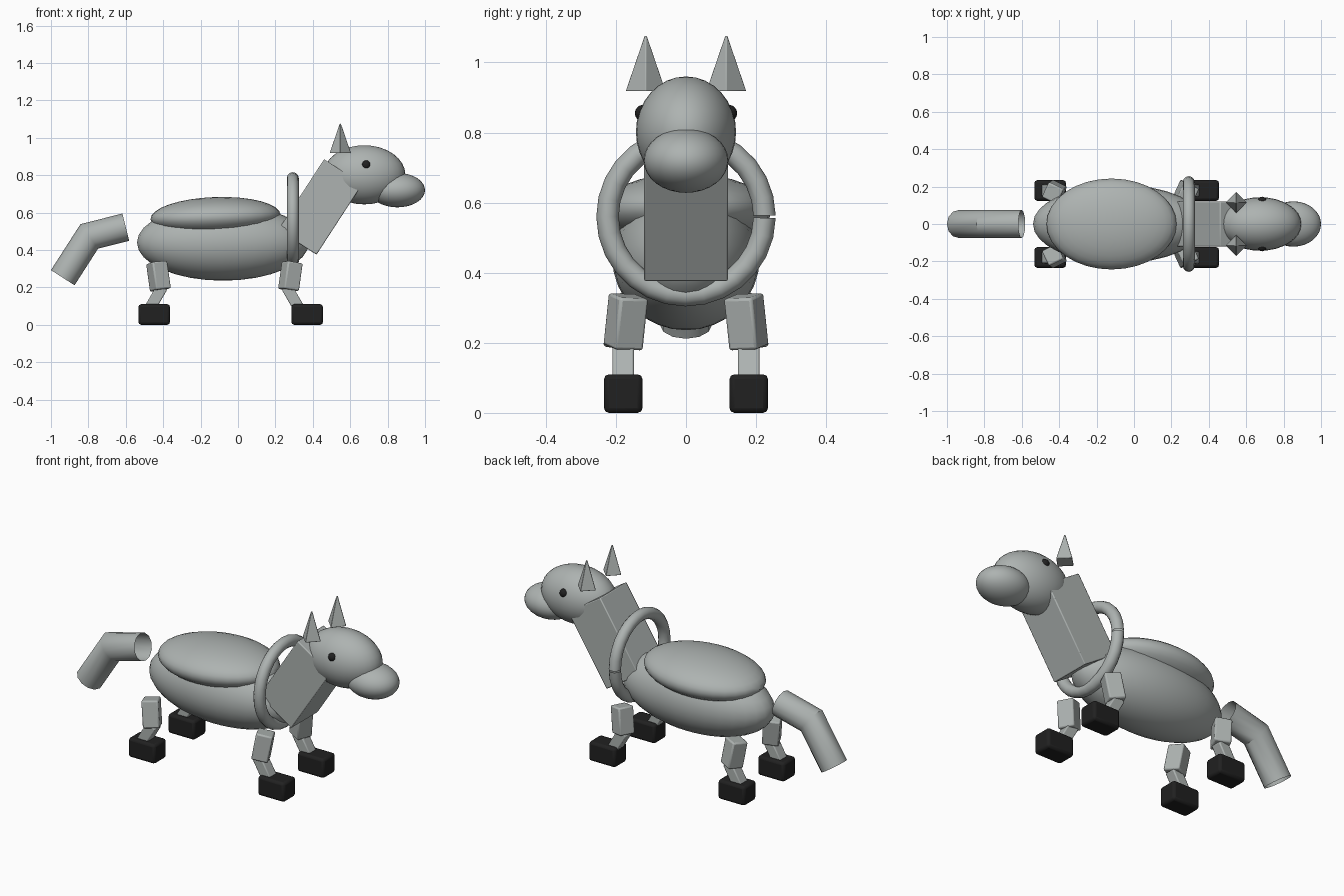
import bpy, bmesh, math
from mathutils import Vector, Matrix

if "Cube" in bpy.data.objects:
    bpy.data.objects.remove(bpy.data.objects["Cube"])

rad = math.radians


def material(name, rgb):
    m = bpy.data.materials.new(name)
    m.diffuse_color = (*rgb, 1)
    m.use_nodes = True
    m.node_tree.nodes["Principled BSDF"].inputs["Base Color"].default_value = m.diffuse_color
    return m


GREY = material("soft_grey", (0.42, 0.45, 0.44))
BLACK = material("hoof_black", (0.015, 0.015, 0.015))


def make(name, bm, mat, loc=(0, 0, 0), rot=(0, 0, 0), bevel=0, angle=35):
    bmesh.ops.recalc_face_normals(bm, faces=bm.faces)
    me = bpy.data.meshes.new(name)
    bm.to_mesh(me)
    bm.free()
    me.materials.append(mat)
    ob = bpy.data.objects.new(name, me)
    bpy.context.collection.objects.link(ob)
    ob.location = loc
    ob.rotation_mode = 'ZYX'      # turn about z first, then tilt
    ob.rotation_euler = [rad(a) for a in rot]
    if bevel:
        mod = ob.modifiers.new("soft_edges", 'BEVEL')
        mod.width = bevel
        mod.segments = 2
    bpy.ops.object.select_all(action='DESELECT')
    ob.select_set(True)
    bpy.context.view_layer.objects.active = ob
    bpy.ops.object.shade_smooth_by_angle(angle=rad(angle))
    return ob


def ellipsoid(name, loc, radii, mat=GREY, rot=(0, 0, 0), u=32, v=16):
    bm = bmesh.new()
    bmesh.ops.create_uvsphere(bm, u_segments=u, v_segments=v, radius=1,
                              matrix=Matrix.Diagonal((*radii, 1)))
    return make(name, bm, mat, loc, rot)


def box(name, loc, size, mat=GREY, rot=(0, 0, 0), bevel=0.008):
    bm = bmesh.new()
    bmesh.ops.create_cube(bm, size=1, matrix=Matrix.Diagonal((*size, 1)))
    return make(name, bm, mat, loc, rot, bevel)


def tube(name, path, normals, side, r, n=12):
    """Open tube: one ring per path point, spanned by its normal and side."""
    bm = bmesh.new()
    rings = []
    for p, nrm in zip(path, normals):
        rings.append([bm.verts.new(p + nrm * (r * math.cos(math.tau * i / n))
                                   + side * (r * math.sin(math.tau * i / n)))
                      for i in range(n)])
    for a, b in zip(rings, rings[1:]):
        for i in range(n):
            j = (i + 1) % n
            bm.faces.new((a[i], a[j], b[j], b[i]))
    return make(name, bm, GREY)


# Torso and head
ellipsoid("body", (-0.08, 0, 0.44), (0.46, 0.21, 0.204))
ellipsoid("back_pad", (-0.12, 0, 0.577), (0.348, 0.243, 0.106), rot=(0, -2, 0))
box("neck", (0.44, 0, 0.63), (0.244, 0.24, 0.45), rot=(0, 33, 0), bevel=0.005)
ellipsoid("head", (0.675, 0, 0.802), (0.22, 0.143, 0.158))
ellipsoid("snout", (0.852, 0, 0.72), (0.148, 0.121, 0.092))

# Collar: hoop with a hairline gap at one side
N = 28
angles = [0.015 + (math.tau - 0.03) * i / N for i in range(N + 1)]
spokes = [Vector((0, math.cos(a), math.sin(a))) for a in angles]
hub = Vector((0.293, 0, 0.56))
tube("collar", [hub + s * 0.224 for s in spokes], spokes, Vector((1, 0, 0)), 0.032)

# Tail: hollow tube with one mitred bend
tail = [Vector(p) for p in ((-0.60, 0, 0.522), (-0.795, 0, 0.473), (-0.937, 0, 0.252))]
d1, d2 = (tail[1] - tail[0]).normalized(), (tail[2] - tail[1]).normalized()
side = Vector((0, 1, 0))
mitre = (d1 + d2).normalized()
tail_normals = [d1.cross(side), mitre.cross(side) / mitre.dot(d1), d2.cross(side)]
tube("tail", tail, tail_normals, side, 0.075)

for s, label in ((-1, "right"), (1, "left")):
    # Ear: four-sided spike with a corner facing forward
    bm = bmesh.new()
    bmesh.ops.create_cone(bm, cap_ends=True, segments=4, radius1=0.058,
                          radius2=0.004, depth=0.158)
    make(f"{label}_ear", bm, GREY, (0.547, s * 0.115, 0.997), bevel=0.006)
    ellipsoid(f"{label}_eye", (0.685, s * 0.123, 0.855), (0.024, 0.023, 0.024),
              BLACK, u=16, v=8)

    # Legs: front pair bends the opposite way to the rear pair
    for end, d, ux, lx, hx in (("rear", -1, -0.425, -0.438, -0.448),
                               ("front", 1, 0.28, 0.293, 0.37)):
        box(f"{end}_{label}_upper_leg", (ux, s * 0.172, 0.26),
            (0.089, 0.089, 0.15), rot=(s * 6, d * 8, -s * 25))
        box(f"{end}_{label}_lower_leg", (lx, s * 0.179, 0.145),
            (0.06, 0.062, 0.13), rot=(0, -d * 30, 0), bevel=0.006)
        box(f"{end}_{label}_hoof", (hx, s * 0.179, 0.055),
            (0.168, 0.11, 0.11), BLACK, bevel=0.014)
